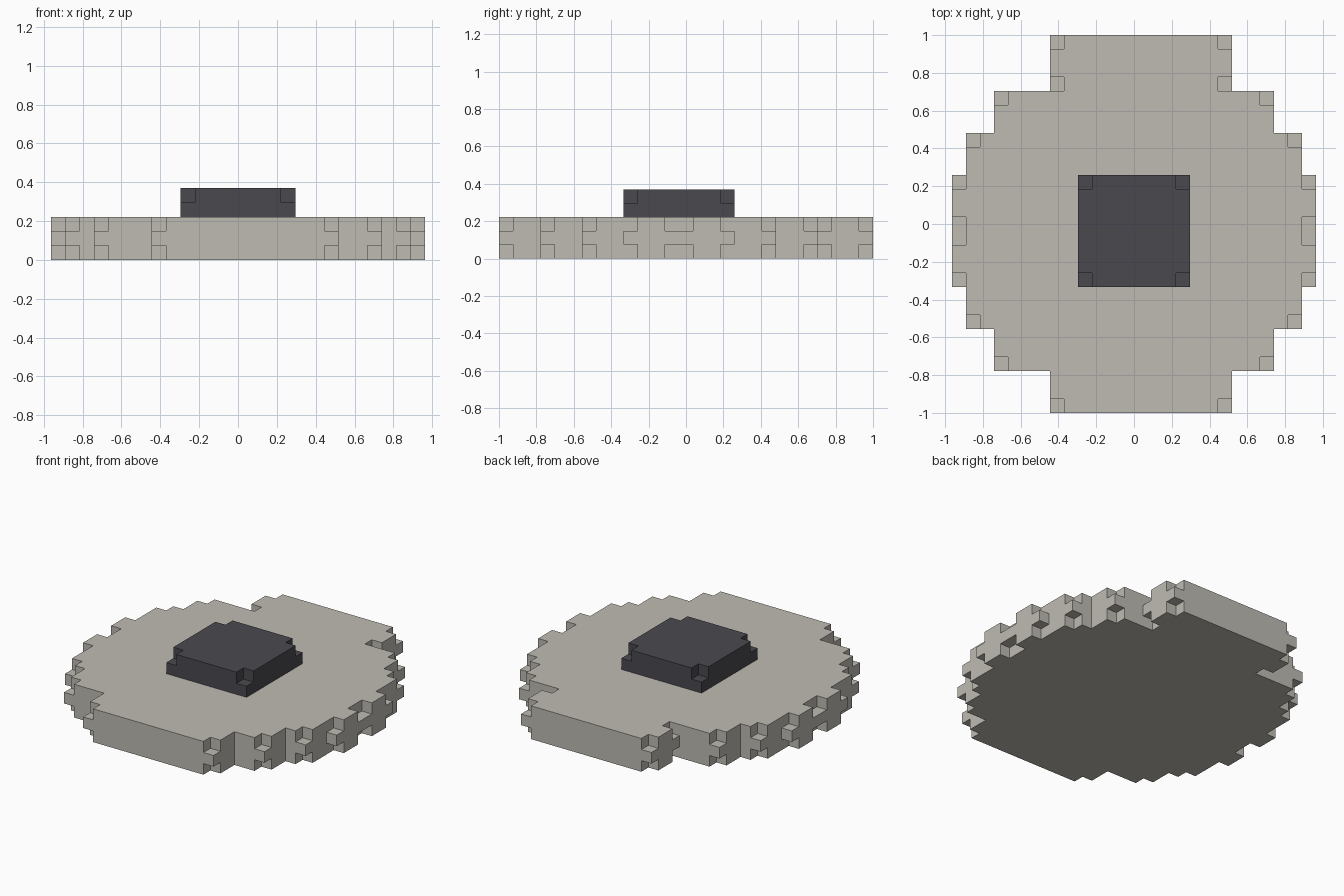
import bpy
import bmesh
import math
from mathutils import Vector

UNIT = 2 / 27           # edge of one block
Y_SHIFT = 13.5          # block rows are counted from the front edge

cube = bpy.data.objects.get("Cube")
if cube:
    bpy.data.objects.remove(cube, do_unlink=True)


def make_material(name, colour):
    mat = bpy.data.materials.new(name)
    mat.use_nodes = True
    mat.diffuse_color = colour
    mat.node_tree.nodes["Principled BSDF"].inputs["Base Color"].default_value = colour
    return mat


def fill(x0, x1, y0, y1):
    return {(x, y) for x in range(x0, x1) for y in range(y0, y1)}


def corners(x0, x1, y0, y1):
    return {(x, y) for x in (x0, x1 - 1) for y in (y0, y1 - 1)}


def block_object(name, cells, mat):
    """Skin a set of unit blocks, then merge the coplanar faces."""
    bm = bmesh.new()
    for cell in cells:
        centre = Vector(cell) + Vector((0.5, 0.5, 0.5))
        for axis in range(3):
            for sign in (-1, 1):
                n = Vector((0, 0, 0))
                n[axis] = sign
                if tuple(int(a + b) for a, b in zip(cell, n)) in cells:
                    continue
                u = Vector((n.y, n.z, n.x))
                v = n.cross(u)
                ring = (-u - v, u - v, u + v, v - u)
                bm.faces.new([bm.verts.new(centre + (n + c) / 2) for c in ring])
    bmesh.ops.remove_doubles(bm, verts=bm.verts[:], dist=0.01)
    bmesh.ops.dissolve_limit(bm, angle_limit=math.radians(1),
                             verts=bm.verts[:], edges=bm.edges[:])
    for vert in bm.verts:
        vert.co = (vert.co - Vector((0, Y_SHIFT, 0))) * UNIT
    mesh = bpy.data.meshes.new(name)
    bm.to_mesh(mesh)
    bm.free()
    mesh.materials.append(mat)
    obj = bpy.data.objects.new(name, mesh)
    bpy.context.collection.objects.link(obj)
    return obj


stone = make_material("Pale stone grey", (0.52, 0.50, 0.45, 1))
dark = make_material("Dark charcoal", (0.068, 0.066, 0.076, 1))

# Stepped disc: overlapping rectangles, notched at the corners above and below
strips = [(-6, 7, 0, 27), (-10, 10, 3, 23), (-12, 12, 6, 20), (-13, 13, 9, 17)]
outline, notches = set(), set()
for strip in strips:
    outline |= fill(*strip)
    notches |= corners(*strip)
notches |= corners(-6, 7, 23, 24)       # inner notches of the rear tab
notches |= corners(-13, 13, 12, 14)     # side notches at the middle

disc = {(x, y, z) for z in range(3)
        for x, y in (outline if z == 1 else outline - notches)}
block_object("stepped_disc", disc, stone)

# Raised hub with notched upper corners
hub = (-4, 4, 9, 17)
hub_cells = {(x, y, 3) for x, y in fill(*hub)}
hub_cells |= {(x, y, 4) for x, y in fill(*hub) - corners(*hub)}
block_object("raised_hub", hub_cells, dark)
